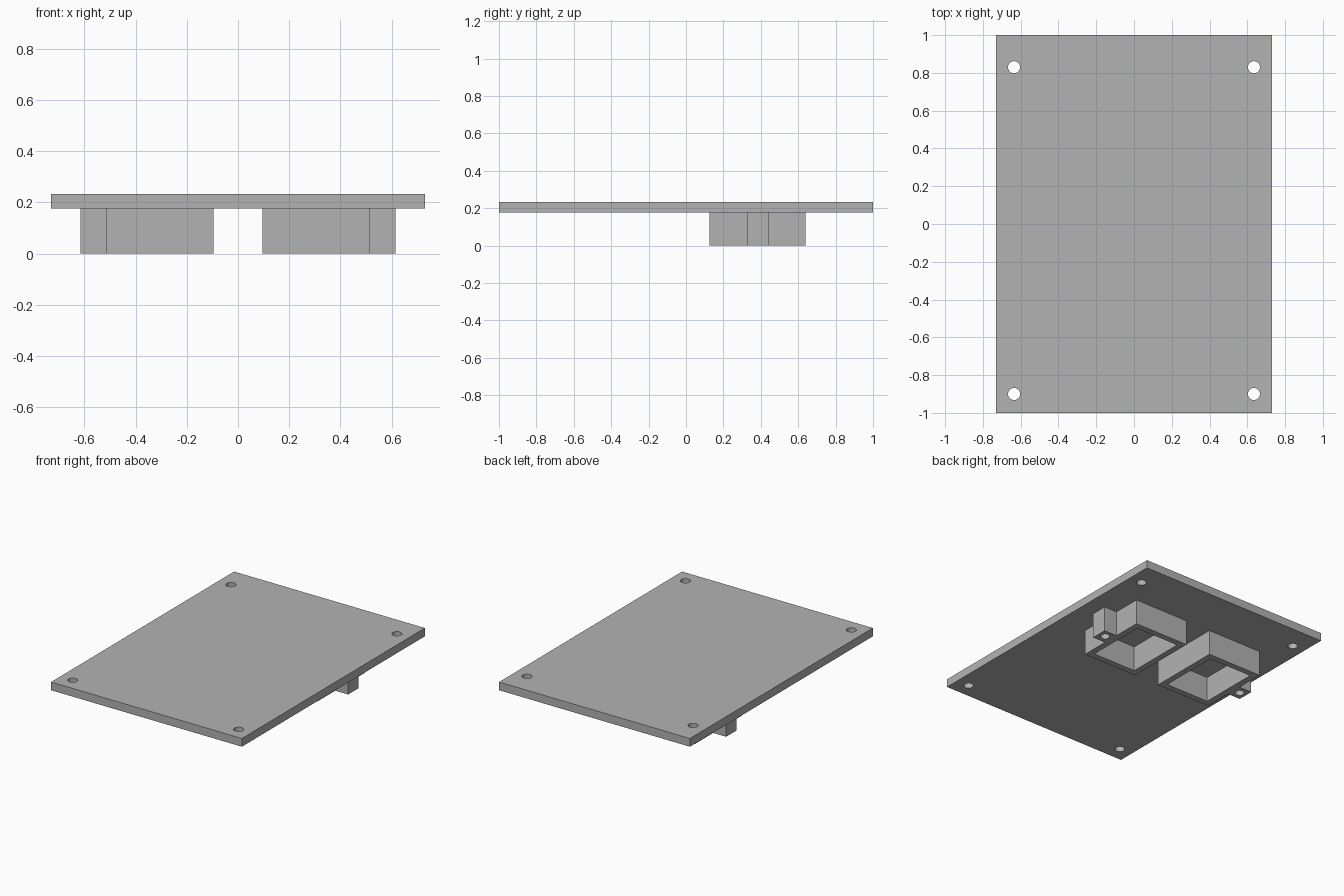
import bpy
import bmesh
from math import cos, sin, tau, radians

cube = bpy.data.objects.get("Cube")
if cube:
    bpy.data.objects.remove(cube, do_unlink=True)

# Single grey material
grey = bpy.data.materials.new("plain_grey")
grey.use_nodes = True
colour = (0.45, 0.45, 0.45, 1)
grey.diffuse_color = colour
grey.node_tree.nodes["Principled BSDF"].inputs["Base Color"].default_value = colour


def rectangle(x0, x1, y0, y1):
    return [(x0, y0), (x1, y0), (x1, y1), (x0, y1)]


def circle(x, y, r, sides=32):
    return [(x + r * cos(tau * i / sides), y + r * sin(tau * i / sides)) for i in range(sides)]


def extrude_profile(name, loops, z0, z1):
    """Solid from a flat outline (first loop) with openings (other loops)."""
    curve = bpy.data.curves.new(name, "CURVE")
    curve.dimensions = "2D"
    curve.fill_mode = "BOTH"
    curve.extrude = (z1 - z0) / 2
    for loop in loops:
        spline = curve.splines.new("POLY")
        spline.points.add(len(loop) - 1)
        for point, (x, y) in zip(spline.points, loop):
            point.co = (x, y, 0, 1)
        spline.use_cyclic_u = True
    obj = bpy.data.objects.new(name, curve)
    bpy.context.collection.objects.link(obj)
    bpy.ops.object.select_all(action="DESELECT")
    obj.select_set(True)
    bpy.context.view_layer.objects.active = obj
    bpy.ops.object.convert(target="MESH")
    obj = bpy.context.view_layer.objects.active

    # Weld caps to walls and lift into place
    bm = bmesh.new()
    bm.from_mesh(obj.data)
    bmesh.ops.remove_doubles(bm, verts=bm.verts, dist=0.0001)
    bmesh.ops.recalc_face_normals(bm, faces=bm.faces)
    bmesh.ops.translate(bm, verts=bm.verts, vec=(0, 0, (z0 + z1) / 2))
    bm.to_mesh(obj.data)
    bm.free()
    obj.data.materials.clear()
    obj.data.materials.append(grey)
    bpy.ops.object.shade_smooth_by_angle(angle=radians(30))
    return obj


# Flat plate with four corner screw holes
PLATE_BOTTOM, PLATE_TOP = 0.176, 0.233
holes = [circle(x, y, 0.032) for x in (-0.635, 0.635) for y in (-0.9, 0.83)]
extrude_profile("plate", [rectangle(-0.73, 0.73, -1, 1)] + holes, PLATE_BOTTOM, PLATE_TOP)

# Hollow rectangular frames under the plate, each with a drilled outer lug
IN, OUT, LUG = 0.096, 0.516, 0.615
FRONT, BACK, WALL = 0.125, 0.64, 0.043
LUG_FRONT, LUG_BACK = 0.325, 0.44
outline = [(IN, FRONT), (OUT, FRONT), (OUT, LUG_FRONT), (LUG, LUG_FRONT),
           (LUG, LUG_BACK), (OUT, LUG_BACK), (OUT, BACK), (IN, BACK)]
opening = rectangle(IN + WALL, OUT - WALL, FRONT + WALL, BACK - WALL)
lug_hole = circle(0.565, 0.3825, 0.03)
for name, side in (("left_frame", 1), ("right_frame", -1)):
    loops = [[(side * x, y) for x, y in loop] for loop in (outline, opening, lug_hole)]
    extrude_profile(name, loops, 0, PLATE_BOTTOM)
